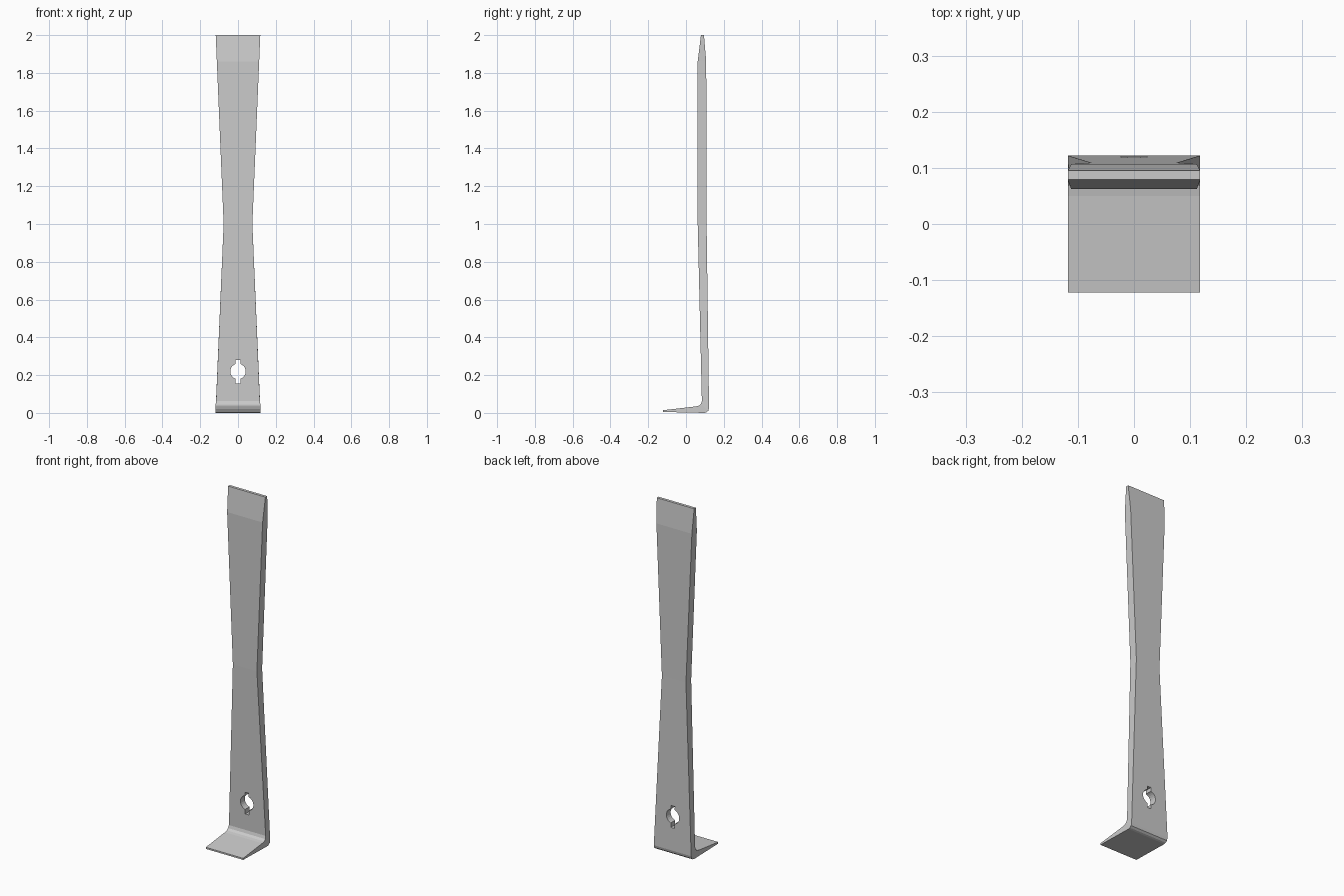
import bpy, bmesh, math

if "Cube" in bpy.data.objects:
    bpy.data.objects.remove(bpy.data.objects["Cube"])

# Pry bar: rectangular sections lofted from the foot tip round the bend to the blade
# (inner y, inner z, outer y, outer z, half width inner, half width outer)
stations = [
    (-0.122, 0.014, -0.122, 0.005, 0.118, 0.118),
    (0.050, 0.034, 0.098, 0.000, 0.118, 0.118),
    (0.068, 0.038, 0.108, 0.003, 0.118, 0.118),
    (0.079, 0.047, 0.118, 0.011, 0.118, 0.118),
    (0.084, 0.063, 0.122, 0.026, 0.116, 0.118),
    (0.062, 1.000, 0.109, 1.000, 0.076, 0.076),
    (0.062, 1.860, 0.107, 1.860, 0.112, 0.112),
    (0.079, 2.000, 0.095, 2.000, 0.118, 0.118),
]


def make_object(name, bm):
    bmesh.ops.recalc_face_normals(bm, faces=bm.faces)
    mesh = bpy.data.meshes.new(name)
    bm.to_mesh(mesh)
    bm.free()
    obj = bpy.data.objects.new(name, mesh)
    bpy.context.collection.objects.link(obj)
    return obj


bm = bmesh.new()
rings = []
for iy, iz, oy, oz, wi, wo in stations:
    rings.append([bm.verts.new(p) for p in
                  ((-wi, iy, iz), (wi, iy, iz), (wo, oy, oz), (-wo, oy, oz))])
for a, b in zip(rings, rings[1:]):
    for i in range(4):
        j = (i + 1) % 4
        bm.faces.new((a[i], a[j], b[j], b[i]))
bm.faces.new(rings[0])
bm.faces.new(rings[-1])
bar = make_object("pry_bar", bm)

# Nail-puller hole: a circle with a slot above and below
R, S, ZC, TOP, BOTTOM = 0.041, 0.012, 0.22, 0.28, 0.155
start = math.asin(S / R)
outline = []
for side, end in ((1, TOP), (-1, BOTTOM)):
    for k in range(11):
        t = start + (math.pi - 2 * start) * k / 10
        # right arc runs downwards, left arc back upwards
        outline.append((side * R * math.sin(t), ZC + side * R * math.cos(t)))
    far = BOTTOM if side == 1 else TOP
    outline += [(side * S, far), (-side * S, far)]

bm = bmesh.new()
face = bm.faces.new([bm.verts.new((x, 0.0, z)) for x, z in outline])
ext = bmesh.ops.extrude_face_region(bm, geom=[face])
bmesh.ops.translate(bm, vec=(0, 0.2, 0),
                    verts=[g for g in ext["geom"] if isinstance(g, bmesh.types.BMVert)])
cutter = make_object("nail_hole_cutter", bm)
cutter.hide_render = True

cut = bar.modifiers.new("nail_hole", 'BOOLEAN')
cut.operation = 'DIFFERENCE'
cut.solver = 'EXACT'
cut.object = cutter
bpy.context.view_layer.objects.active = bar
bar.select_set(True)
bpy.ops.object.modifier_apply(modifier=cut.name)
bpy.data.objects.remove(cutter)
